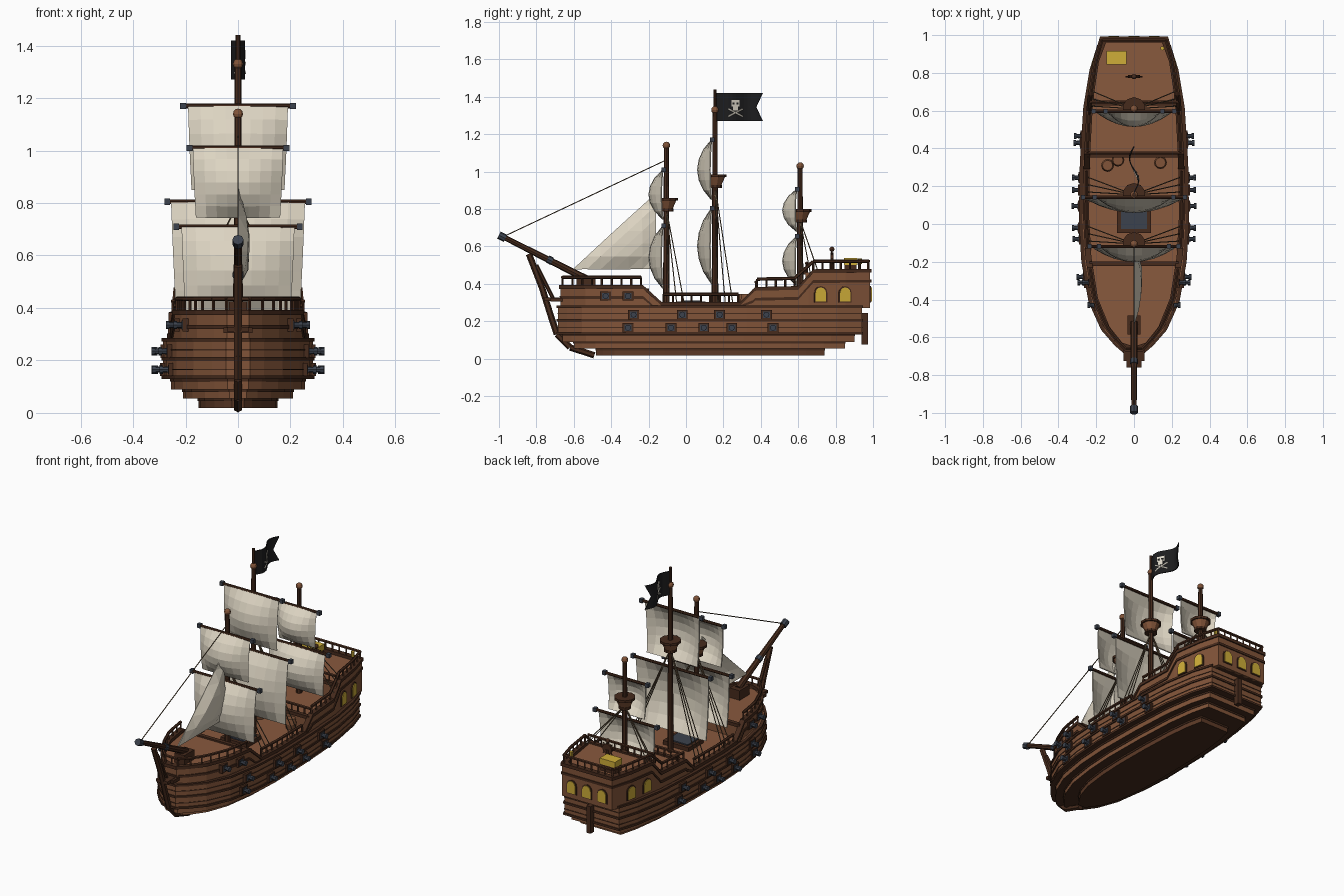
import bpy, bmesh, math
from mathutils import Vector, Matrix

if "Cube" in bpy.data.objects:
    bpy.data.objects.remove(bpy.data.objects["Cube"])

def mat(name, c):
    m = bpy.data.materials.new(name); m.diffuse_color = (*c, 1); return m
HULL = mat("hull brown", (.22, .088, .04))
DECK = mat("deck brown", (.25, .1, .048))
DARK = mat("dark wood", (.062, .024, .012))
BOTTOM = mat("keel brown", (.11, .042, .02))
SAIL = mat("sail cream", (.72, .66, .54))
IRON = mat("iron grey", (.045, .055, .075))
GOLD = mat("window gold", (.62, .42, .04))
BLACK = mat("flag black", (.012, .012, .013))
BONE = mat("bone white", (.75, .7, .6))
ROPE = mat("rope", (.13, .09, .05))

# ---------- helpers ----------
def make(name, bm, *mats, rule=None):
    bmesh.ops.recalc_face_normals(bm, faces=bm.faces[:])
    if rule:
        for f in bm.faces: f.material_index = rule(f)
    me = bpy.data.meshes.new(name); bm.to_mesh(me); bm.free()
    for m in mats: me.materials.append(m)
    ob = bpy.data.objects.new(name, me); bpy.context.collection.objects.link(ob)
    return ob

def rod(bm, p, q, r, r2=None, n=8):
    p, q = Vector(p), Vector(q); d = q - p
    bmesh.ops.create_cone(bm, cap_ends=True, segments=n, radius1=r, radius2=r if r2 is None else r2, depth=d.length,
        matrix=Matrix.Translation((p + q) / 2) @ d.to_track_quat('Z', 'Y').to_matrix().to_4x4())

def box(bm, c, s):
    bmesh.ops.create_cube(bm, size=1, matrix=Matrix.Translation(c) @ Matrix.Diagonal((*s, 1)))

def ball(bm, c, r):
    bmesh.ops.create_uvsphere(bm, u_segments=10, v_segments=6, radius=r, matrix=Matrix.Translation(c))

def plate(bm, pts, o, u, n, t):
    o, u, n = Vector(o), Vector(u), Vector(n)
    a, b = [[bm.verts.new(o + u * x + Vector((0, 0, z)) + n * k) for x, z in pts] for k in (-.004, t)]
    bm.faces.new(a); bm.faces.new(b)
    for i in range(len(pts)):
        j = (i + 1) % len(pts); bm.faces.new((a[i], a[j], b[j], b[i]))

def interp(tab, x):
    for (a, va), (b, vb) in zip(tab, tab[1:]):
        if x <= b: return va + (vb - va) * max(0, (x - a) / (b - a))
    return tab[-1][1]

PLAN = [(0, .045), (.03, .10), (.08, .17), (.17, .235), (.3, .272), (.43, .285), (.62, .28), (.8, .262), (.92, .23), (1, .19)]
SHEER = [(-.7, .385), (-.23, .385), (-.13, .295), (.29, .295), (.37, .375), (.6, .38), (.68, .47), (1, .472)]
sheer = lambda y: interp(SHEER, y)
half = lambda y, w, y0, y1: interp(PLAN, (y - y0) / (y1 - y0)) * w / .285
UP = (.262, -.67, .985)      # upper hull: half width, bow y, stern y
LOW = (.285, -.685, .94)     # lower hull

def stations(w, y0, y1, ya, yb):
    ys = {ya, yb} | {y for y in [y0 + t * (y1 - y0) for t, _ in PLAN] + [s[0] for s in SHEER] if ya + .005 < y < yb - .005}
    ys = sorted(ys)
    return [(half(y, w, y0, y1), y) for y in ys] + [(-half(y, w, y0, y1), y) for y in reversed(ys)]

def slab(name, shape, z0, z1, side, top, ya=None, yb=None, low=DARK):
    w, y0, y1 = shape; bm = bmesh.new()
    pts = stations(w, y0, y1, y0 if ya is None else ya, y1 if yb is None else yb)
    a, b = [[bm.verts.new((x, y, z)) for x, y in pts] for z in (z0, z1)]
    bm.faces.new(a); bm.faces.new(b)
    for i in range(len(pts)):
        j = (i + 1) % len(pts); bm.faces.new((a[i], a[j], b[j], b[i]))
    make(name, bm, side, top, low, rule=lambda f: 1 if f.normal.z > .5 else 2 if f.normal.z < -.5 else 0)

def band(name, shape, lo, hi, t, m):
    w, y0, y1 = shape; bm = bmesh.new(); rings = []
    for x, y in stations(w, y0, y1, y0, y1):
        xi = math.copysign(max(abs(x) - t, .005), x)
        yi = y + t if y == y0 else y - t if y == y1 else y
        rings.append([bm.verts.new(c) for c in ((x, y, lo(y)), (x, y, hi(y)), (xi, yi, hi(y)), (xi, yi, lo(y)))])
    for a, b in zip(rings, rings[1:] + rings[:1]):
        for k in range(4): bm.faces.new((a[k], a[(k + 1) % 4], b[(k + 1) % 4], b[k]))
    make(name, bm, m)

grow = lambda s, d: (s[0] + d, s[1] - d, s[2] + d)

# ---------- hull: stepped bottom, lower hull, bulwarks, decks ----------
for i, (w, y0, y1, z0, z1) in enumerate([(.15, -.48, .74, .018, .055), (.21, -.6, .85, .055, .09), (.255, -.66, .9, .09, .13)]):
    slab(f"hull_step_{i}", (w, y0, y1), z0, z1, HULL if i else BOTTOM, DARK)
    band(f"step_edge_{i}", grow((w, y0, y1), .004), lambda y: z1 - .01, lambda y: z1, .02, DARK)
slab("lower_hull", LOW, .13, .28, HULL, DECK)
for z in (.13, .163, .2, .238, .272):
    big = z in (.13, .2, .272)
    band("hull_wale", grow(LOW, .007 if big else .003), lambda y: z, lambda y: z + (.013 if big else .005), .02, DARK)
band("bulwark", UP, lambda y: .27, sheer, .018, HULL)
band("bulwark_cap", grow(UP, .008), lambda y: sheer(y) - .012, lambda y: sheer(y) + .008, .032, DARK)
band("bulwark_stripe", grow(UP, .006), lambda y: max(.275, sheer(y) - .065), lambda y: max(.285, sheer(y) - .05), .02, DARK)
IN = (UP[0] - .006, UP[1] + .006, UP[2] - .006)
slab("fore_deck", IN, .27, .365, HULL, DECK, ya=IN[1], yb=-.21)
slab("quarter_deck", IN, .27, .36, HULL, DECK, ya=.365, yb=IN[2])
slab("poop_deck", IN, .35, .46, HULL, DECK, ya=.64, yb=IN[2])

# ---------- railings ----------
bm = bmesh.new()
edge = lambda y, s: Vector((s * (half(y, *UP) - .008), y, sheer(y)))
up = Vector((0, 0, .05))
def rail(pts):
    for p in pts: rod(bm, p, p + up, .006, n=4)
    for p, q in zip(pts, pts[1:]): rod(bm, p + up, q + up, .009, n=6)
for s in (-1, 1):
    for ya, yb, n in ((-.66, -.24, 9), (-.12, .28, 9), (.38, .58, 5), (.68, .975, 7)):
        rail([edge(ya + (yb - ya) * i / (n - 1), s) for i in range(n)])
    rod(bm, edge(.58, s) + up, edge(.68, s) + up, .009, n=6)
for y, z in ((-.66, .385), (.375, .36), (.645, .46), (.975, .472)):
    x = half(y, *UP) - .01; n = max(3, int(x / .02))
    rail([Vector((-x + 2 * x * i / (n - 1), y, z)) for i in range(n)])
for y, z in ((-.21, .365), (.365, .36), (.64, .46)):
    box(bm, (0, y, z), (2 * half(y, *UP) - .02, .025, .02))
make("railings", bm, DARK)

# ---------- windows ----------
arch = lambda w, h: [(-w, 0), (w, 0)] + [(w * math.cos(a), h - w + w * math.sin(a)) for a in [math.pi * i / 6 for i in range(7)]]
frame, glass = bmesh.new(), bmesh.new()
def window(o, u, n):
    plate(frame, arch(.035, .088), Vector(o) - Vector((0, 0, .005)), u, n, .005)
    plate(glass, arch(.028, .076), o, u, n, .009)
for x in (-.107, 0, .107): window((x, UP[2], .305), (1, 0, 0), (0, 1, 0))
for s in (-1, 1):
    for y in (.72, .85):
        d = Vector((s * (half(y + .03, *UP) - half(y - .03, *UP)), .06, 0)).normalized()
        window((s * half(y, *UP), y, .305), d, (s * d.y, -s * d.x * 1, 0))
make("window_frames", frame, DARK); make("window_glass", glass, GOLD)

# ---------- cannons ----------
port, gun = bmesh.new(), bmesh.new()
rows = [(.335, UP, (-.43, -.31)), (.235, LOW, (-.28, -.02, .18, .43)), (.165, LOW, (-.31, -.08, .095, .245, .465))]
for z, shape, ys in rows:
    for y in ys:
        for s in (-1, 1):
            x = half(y, *shape)
            box(port, (s * x, y, z), (.026, .058, .05)); box(gun, (s * x, y, z), (.03, .038, .034))
            rod(gun, (s * x, y, z), (s * (x + .04), y, z), .013, .01)
            rod(gun, (s * (x + .033), y, z), (s * (x + .046), y, z), .016)
make("gun_ports", port, DARK); make("cannons", gun, IRON)

# ---------- stem, beak, bowsprit, rudder ----------
bm = bmesh.new()
stem = [(-.84, .56), (-.77, .38), (-.72, .22), (-.69, .13), (-.62, .06), (-.49, .018)]
for (a, b), (c, d) in zip(stem, stem[1:]): rod(bm, (0, a, b), (0, c, d), .017, n=6)
rod(bm, (0, -.8, .5), (0, -.71, .32), .01, n=6)
plate(bm, [(-.01, .0), (.01, .0), (.01, .02), (-.01, .02)], (0, -.72, .305), (5.5, 0, 0), (0, 1, 0), .06)
box(bm, (0, -.72, .318), (.08, .08, .018))
rod(bm, (0, -.975, .65), (0, -.52, .42), .014, .02)
box(bm, (0, -.535, .395), (.07, .1, .06))
box(bm, (0, .955, .16), (.03, .035, .17))
make("bowsprit_stem_rudder", bm, DARK)
bm = bmesh.new()
rod(bm, (0, -1, .66), (0, -.965, .643), .021)
rod(bm, (0, -.74, .533), (0, -.715, .52), .021)
make("bowsprit_bands", bm, IRON)

# ---------- masts, yards, crow's nests, sails, shrouds ----------
# mast y, base z, top z, nest z, then (yard z, foot z, yard half length, sail half width)
MASTS = {"fore": (-.105, .28, 1.14, .80, [(.71, .375, .235, .215), (1.01, .745, .185, .172)]),
         "main": (.155, .28, 1.33, .925, [(.805, .40, .27, .255), (1.17, .85, .21, .19)]),
         "mizzen": (.61, .36, 1.03, .74, [(.655, .39, .215, .195), (.905, .68, .15, .135)])}
rope = bmesh.new()
for name, (my, zb, zt, zn, sails) in MASTS.items():
    spar, knob, cap = bmesh.new(), bmesh.new(), bmesh.new()
    rod(spar, (0, my, zb), (0, my, zt), .018, .013)
    ball(knob, (0, my, zt), .02)
    rod(knob, (0, my, zn), (0, my, zn + .05), .033, .055, 10)
    rod(spar, (0, my, zn + .045), (0, my, zn + .06), .062, .062, 10)
    rod(spar, (0, my, zn - .012), (0, my, zn + .003), .038, .038, 10)
    if name == "main": rod(spar, (0, my, zt), (0, my, 1.44), .009)
    for k, (z, foot, L, w) in enumerate(sails):
        yy = my - .014
        rod(spar, (-L, yy, z), (L, yy, z), .009)
        for s in (-1, 1): box(cap, (s * L, yy, z), (.022, .024, .024))
        bm = bmesh.new(); NU, NV = 8, 6; g = []
        for j in range(NV + 1):
            v = j / NV; row = []
            for i in range(NU + 1):
                u = 2 * i / NU - 1
                b = .075 * math.sin(math.pi * v) ** .8 * (1 - .9 * u * u) if 0 < j < NV else 0
                row.append(bm.verts.new((u * w * (1 - .07 * v), yy - .004 - b, z + (foot - z) * v)))
            g.append(row)
        for j in range(NV):
            for i in range(NU): bm.faces.new((g[j][i], g[j][i + 1], g[j + 1][i + 1], g[j + 1][i]))
        ob = make(f"{name}_sail_{k}", bm, SAIL)
        md = ob.modifiers.new("thickness", 'SOLIDIFY'); md.thickness = .006; md.offset = 0
    for s in (-1, 1):
        for k in range(3):
            e = edge(my + .015 + .04 * k, s); rod(rope, (0, my, zn), e, .003, n=5)
    make(f"{name}_mast", spar, DARK); make(f"{name}_nest", knob, HULL); make(f"{name}_yard_caps", cap, IRON)
rod(rope, (0, -.97, .655), (0, -.11, 1.06), .003, n=5)
rod(rope, (0, -.6, .475), (0, -.62, .475), .003, n=5)
make("rigging", rope, ROPE)

# jib: billowed triangle
bm = bmesh.new(); A, B, C = Vector((0, -.16, .885)), Vector((0, -.605, .478)), Vector((0, -.16, .48)); N = 6; g = []
for j in range(N + 1):
    row = []
    for i in range(j + 1):
        a, c = 1 - j / N, i / N; b = 1 - a - c
        p = A * a + B * b + C * c; p.x = .04 * min(1, 27 * a * b * c + 2 * a * c)
        row.append(bm.verts.new(p))
    g.append(row)
for j in range(N):
    for i in range(j + 1):
        bm.faces.new((g[j][i], g[j + 1][i], g[j + 1][i + 1]))
        if i < j: bm.faces.new((g[j][i], g[j + 1][i + 1], g[j][i + 1]))
md = make("jib_sail", bm, SAIL).modifiers.new("thickness", 'SOLIDIFY'); md.thickness = .006; md.offset = 0

# ---------- flag with skull and bones ----------
wave = lambda y: .024 * math.sin((y - .165) / .245 * 2 * math.pi) * min(1, (y - .1) / .1)
bm = bmesh.new(); n = 12
cols = [[bm.verts.new((wave(y), y, z)) for y, z in ((.165 + .245 * i / n - (.035 * max(0, i - 8) / 4 if k == 1 else 0), 1.27 + .075 * k) for k in range(3))] for i in range(n + 1)]
for a, b in zip(cols, cols[1:]):
    for k in range(2): bm.faces.new((a[k], b[k], b[k + 1], a[k + 1]))
md = make("flag", bm, BLACK).modifiers.new("thickness", 'SOLIDIFY'); md.thickness = .006; md.offset = 0
bm = bmesh.new(); eyes = bmesh.new(); fy = .265
box(bm, (0, fy, 1.366), (.013, .044, .034)); box(bm, (0, fy, 1.342), (.013, .026, .03))
for s in (-1, 1):
    for k in range(4):
        p, q = [(0, fy + s * (-.038 + .019 * i), 1.295 + .01 * i) for i in (k, k + 1)]
        rod(bm, p, q, .0065, n=6)
    box(eyes, (0, fy + s * .011, 1.364), (.016, .01, .01))
for b in (bm, eyes):
    for v in b.verts: v.co.x += wave(v.co.y)
make("flag_emblem", bm, BONE); make("flag_emblem_eyes", eyes, BLACK)

# ---------- deck fittings ----------
bm = bmesh.new(); grate = bmesh.new()
box(bm, (0, .028, .29), (.18, .15, .03)); box(grate, (0, .028, .3), (.14, .11, .024))
rod(bm, (0, .78, .46), (0, .78, .53), .014); ball(bm, (0, .78, .585), .014)
rod(bm, (0, .772, .535), (0, .788, .535), .032, n=12)
for k in range(4):
    d = Vector((math.cos(k * math.pi / 4), 0, math.sin(k * math.pi / 4))) * .045
    rod(bm, Vector((0, .78, .535)) - d, Vector((0, .78, .535)) + d, .004, n=5)
box(bm, (-.092, .88, .48), (.1, .065, .05)); rod(bm, (.15, .93, .46), (.15, .93, .51), .006)
make("wheel_hatch_chest", bm, DARK); make("hatch_grating", grate, IRON)
bm = bmesh.new(); box(bm, (-.092, .88, .52), (.106, .072, .036)); rod(bm, (.15, .93, .505), (.15, .93, .535), .011)
make("chest_lid_and_lantern", bm, GOLD)
bm = bmesh.new()
for x, y in ((-.14, .31), (-.085, .338), (.14, .325)):
    rod(bm, (x, y, .28), (x, y, .312), .027, .034, 12); rod(bm, (x, y, .312), (x, y, .345), .034, .027, 12)
make("barrels", bm, HULL)

for m in bpy.data.materials:
    if m.users and not m.is_grease_pencil:
        m.use_nodes = True
        m.node_tree.nodes["Principled BSDF"].inputs["Base Color"].default_value = m.diffuse_color
